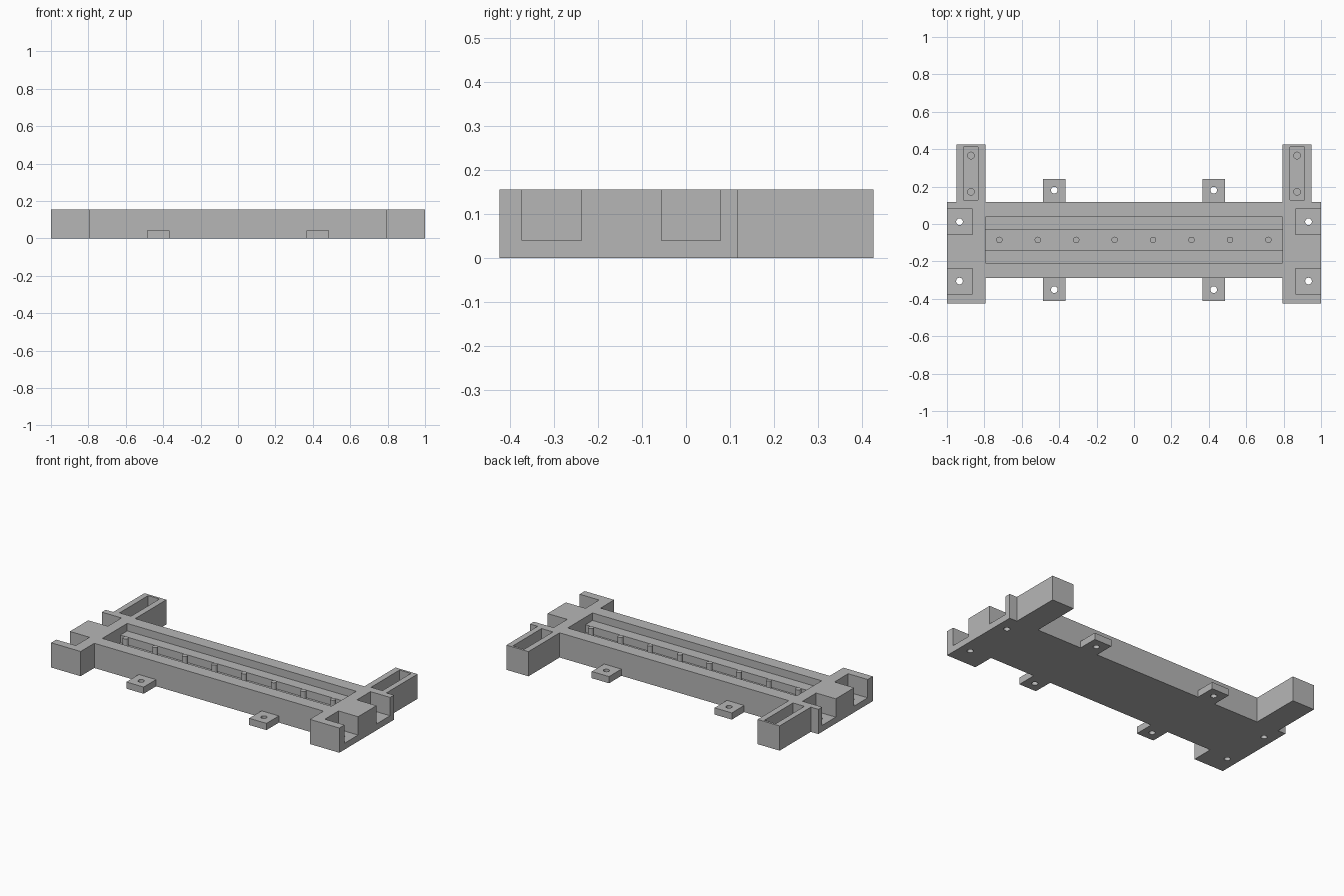
import bpy, bmesh, math

if "Cube" in bpy.data.objects:
    bpy.data.objects.remove(bpy.data.objects["Cube"])

H = 0.155          # overall height
FLOOR = 0.04       # corner pocket floor

grey = bpy.data.materials.new("light grey")
grey.diffuse_color = (0.47, 0.47, 0.47, 1)
grey.use_nodes = True
grey.node_tree.nodes["Principled BSDF"].inputs["Base Color"].default_value = grey.diffuse_color


def prism(name, pts, z0, z1):
    """Extrude a flat outline from z0 to z1."""
    bm = bmesh.new()
    face = bm.faces.new([bm.verts.new((x, y, z0)) for x, y in pts])
    out = bmesh.ops.extrude_face_region(bm, geom=[face])
    for v in out["geom"]:
        if isinstance(v, bmesh.types.BMVert):
            v.co.z = z1
    bmesh.ops.recalc_face_normals(bm, faces=bm.faces[:])
    me = bpy.data.meshes.new(name)
    bm.to_mesh(me)
    bm.free()
    me.materials.append(grey)
    ob = bpy.data.objects.new(name, me)
    bpy.context.collection.objects.link(ob)
    return ob


def box(name, x0, x1, y0, y1, z0, z1):
    x0, x1 = sorted((x0, x1))
    return prism(name, [(x0, y0), (x1, y0), (x1, y1), (x0, y1)], z0, z1)


def rod(name, x, y, r, z0, z1, n=20):
    ring = [(x + r * math.cos(2 * math.pi * i / n),
             y + r * math.sin(2 * math.pi * i / n)) for i in range(n)]
    return prism(name, ring, z0, z1)


def cut(target, cutter):
    """Subtract the cutter and delete it."""
    mod = target.modifiers.new("cut", "BOOLEAN")
    mod.operation = "DIFFERENCE"
    mod.solver = "EXACT"
    mod.object = cutter
    bpy.context.view_layer.objects.active = target
    bpy.ops.object.modifier_apply(modifier=mod.name)
    bpy.data.objects.remove(cutter)


# Base block: wide end pieces, central beam and two rear arms
right = [(0.795, -0.289), (0.795, -0.424), (1, -0.424), (1, 0.117),
         (0.948, 0.117), (0.948, 0.426), (0.795, 0.426), (0.795, 0.117)]
outline = right + [(-x, y) for x, y in reversed(right)]
base = prism("base", outline, 0, H)

# Long trough with a ledge on each side of a deeper channel
cut(base, box("trough_cutter", -0.795, 0.795, -0.209, 0.037, 0.108, 0.3))
cut(base, box("channel_cutter", -0.795, 0.795, -0.139, -0.031, 0.06, 0.3))

for s in (-1, 1):
    # Corner pockets open to the outside, each with a through hole
    for y0, y1, yh in ((-0.373, -0.238, -0.305), (-0.056, 0.079, 0.012)):
        cut(base, box("pocket_cutter", s * 0.864, s * 1.1, y0, y1, FLOOR, 0.3))
        cut(base, rod("hole_cutter", s * 0.933, yh, 0.018, -0.1, 0.1))
    # Arm slot with two blind holes
    cut(base, box("slot_cutter", s * 0.833, s * 0.912, 0.129, 0.412, 0.06, 0.3))
    for y in (0.172, 0.366):
        cut(base, rod("blind_hole_cutter", s * 0.872, y, 0.018, 0.015, 0.1))
    # Mounting tabs on the beam's front and rear
    for side, y0, y1, yh in (("front", -0.412, -0.289, -0.351),
                             ("rear", 0.117, 0.24, 0.181)):
        tab = box(("left_" if s < 0 else "right_") + side + "_tab",
                  s * 0.366, s * 0.486, y0, y1, 0, 0.042)
        cut(tab, rod("tab_hole_cutter", s * 0.426, yh, 0.018, -0.1, 0.1))

# Row of pegs along the channel
for i in range(8):
    rod("peg_%d" % (i + 1), -0.72 + i * 0.2055, -0.085, 0.017, 0.058, 0.132, 16)

for ob in bpy.context.collection.objects:
    bpy.ops.object.select_all(action="DESELECT")
    ob.select_set(True)
    bpy.context.view_layer.objects.active = ob
    bpy.ops.object.shade_smooth_by_angle(angle=math.radians(30))
